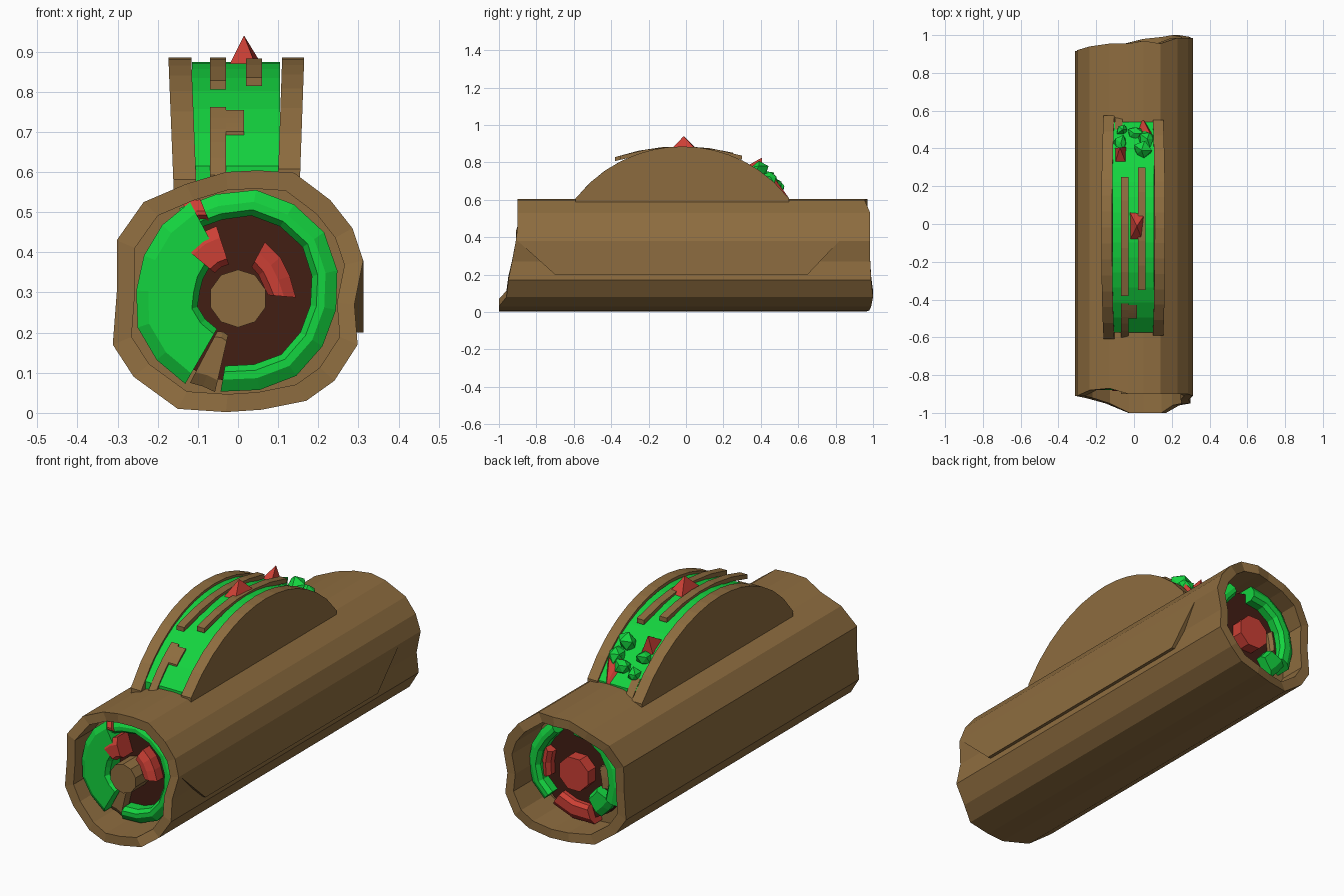
import bpy, bmesh, math, random

if "Cube" in bpy.data.objects:
    bpy.data.objects.remove(bpy.data.objects["Cube"])
random.seed(4)


def material(name, rgb):
    m = bpy.data.materials.new(name)
    m.diffuse_color = (*rgb, 1)
    m.use_nodes = True
    m.node_tree.nodes["Principled BSDF"].inputs["Base Color"].default_value = m.diffuse_color
    return m


BROWN = material("tortilla", (0.27, 0.152, 0.05))
GREEN = material("lettuce", (0.007, 0.66, 0.05))
RED = material("tomato", (0.6, 0.05, 0.035))
DARK = material("beans", (0.055, 0.013, 0.007))
CZ = 0.3


def loft(name, rings, mat, closed=False):
    """Skin equal-length rings; cap both ends unless closed into a loop."""
    bm = bmesh.new()
    vs = [[bm.verts.new(p) for p in r] for r in rings]
    n = len(vs[0])
    pairs = list(zip(vs, vs[1:])) + ([(vs[-1], vs[0])] if closed else [])
    for a, b in pairs:
        for i in range(n):
            j = (i + 1) % n
            bm.faces.new((a[i], a[j], b[j], b[i]))
    if not closed:
        bm.faces.new(vs[0])
        bm.faces.new(vs[-1])
    bmesh.ops.recalc_face_normals(bm, faces=bm.faces)
    me = bpy.data.meshes.new(name)
    bm.to_mesh(me)
    bm.free()
    me.materials.append(mat)
    ob = bpy.data.objects.new(name, me)
    bpy.context.collection.objects.link(ob)
    return ob


def slab(name, pts, x0, x1, mat, lean=0.0):
    """Side outline (y, z) extruded across x, leaning outward with height."""
    return loft(name, [[(x + lean * (z - 0.6), y, z) for y, z in pts] for x in (x0, x1)], mat)


def sector(name, a0, a1, r0, r1, y_out, y_in, mat, bevel=0.03):
    """Wavy block of a ring around the burrito axis, angles in degrees from +x."""
    n = max(2, round((a1 - a0) / 22))
    s = 1 if y_out > 0 else -1
    rings = []
    for i in range(n + 1):
        a = math.radians(a0 + (a1 - a0) * i / n)
        w = random.uniform(-0.008, 0.008)
        section = [(r1 + w, y_in), (r1 + w, y_out - s * 0.02), (r1 - bevel + w, y_out),
                   (r0 + bevel * .5 + w, y_out), (r0 + w, y_out - s * 0.02), (r0 + w, y_in)]
        rings.append([(r * math.cos(a), y, CZ + r * math.sin(a)) for r, y in section])
    return loft(name, rings, mat)


def disc(name, r, y0, y1, n, mat, z=CZ):
    return loft(name, [[(r * math.cos(math.tau * (i + .5) / n), y, z + r * math.sin(math.tau * (i + .5) / n))
                        for i in range(n)] for y in (y0, y1)], mat)


def chunk(name, base, apex, mat):
    """Pointed lump: base polygon rising to a small tip."""
    return loft(name, [base, [tuple(a + (b - a) * .02 for a, b in zip(apex, p)) for p in base]], mat)


# Burrito wrap: x, z, front rim y, back rim y
PROFILE = [(-.15, .01, -.95, .93), (-.03, .002, -1, .96), (.06, .008, -1, .98), (.17, .03, -1, .99),
           (.24, .08, -.96, 1), (.298, .17, -.95, .99), (.29, .27, -.93, .985), (.312, .38, -.91, .985),
           (.285, .46, -.9, .985), (.23, .53, -.9, .985), (.14, .598, -.9, .955), (.05, .604, -.9, .97),
           (-.03, .6, -.9, .955), (-.13, .57, -.87, .955), (-.235, .525, -.88, .94), (-.302, .43, -.91, .92),
           (-.302, .3, -.91, .915), (-.312, .17, -.91, .915), (-.26, .09, -.92, .92)]


def wrap_ring(s, col, y=None):
    return [(p[0] * s, p[col] if y is None else y, CZ + (p[1] - CZ) * s) for p in PROFILE]


loft("burrito_wrap", [wrap_ring(.85, 2, -.76), wrap_ring(.85, 2), wrap_ring(1, 2),
                      wrap_ring(1, 3), wrap_ring(.85, 3), wrap_ring(.85, 3, .78)], BROWN)

# Overlapping seam of the wrap on the right
slab("wrap_flap", [(-.9, .38), (-.7, .2), (.65, .2), (.82, .38)], .28, .312, BROWN)

# Front end filling
disc("front_beans", .225, -.79, -.7, 18, DARK)
disc("front_meat", .072, -.9, -.7, 10, BROWN, .285)
sector("front_lettuce_ring", -100, 125, .19, .255, -.86, -.75, GREEN)
sector("front_lettuce_leaf", 118, 240, .1, .258, -.88, -.75, GREEN)
sector("front_tomato_slice", -5, 62, .07, .14, -.86, -.75, RED)
sector("front_tomato_wedge", 108, 140, .07, .17, -.885, -.75, RED)
sector("front_tomato_bit", 112, 122, .2, .256, -.875, -.75, RED)
sector("front_meat_bit", 242, 257, .11, .255, -.84, -.75, BROWN)

# Back end filling
disc("back_beans", .23, .72, .82, 18, DARK)
disc("back_tomato_core", .085, .72, .88, 8, RED)
sector("back_lettuce_right", -45, 60, .19, .255, .88, .76, GREEN)
sector("back_lettuce_left", 90, 205, .18, .255, .88, .76, GREEN)
sector("back_lettuce_low", 205, 235, .12, .23, .87, .76, GREEN)
sector("back_tomato_slice", 250, 305, .16, .25, .86, .76, RED)
sector("back_tomato_bit", -20, 25, .15, .195, .87, .76, RED)
sector("back_meat_bit", 155, 195, .13, .17, .86, .76, BROWN)


# Taco sitting on the burrito
def dome_z(y, top=.88):
    return top - .725 + math.sqrt(max(0, .725 ** 2 - (y + .02) ** 2))


def dome(y0, y1, top):
    ys = [y0 + (y1 - y0) * i / 14 for i in range(15)]
    return [(y0, .48)] + [(y, dome_z(y, top)) for y in ys] + [(y1, .48)]


slab("taco_shell_left", dome(-.61, .575, .885), -.162, -.105, BROWN, -.04)
slab("taco_shell_right", dome(-.59, .55, .885), .1, .155, BROWN, .035)
slab("taco_lettuce", dome(-.575, .54, .874), -.115, .105, GREEN)

# Shredded meat strips lying along the filling
for i, (x0, x1, y0, y1, lift) in enumerate([(-.07, -.03, -.38, .25, .012), (.02, .06, -.35, .3, .01),
                                          (-.07, -.03, -.6, -.42, .008), (-.03, .015, -.5, -.43, .008),
                                          (-.1, -.06, .5, .6, .0)]):
    ys = [y0 + (y1 - y0) * k / 5 for k in range(6)]
    flat = [dome_z(y * (.8 if i < 2 else 1), .874) + lift for y in ys]
    slab(f"meat_strip_{i}", list(zip(ys, flat)) + [(y, z - .022) for y, z in zip(ys[::-1], flat[::-1])],
         x0, x1, BROWN)

# Tomato pieces on the taco
chunk("tomato_top", [(-.03, -.1, .85), (.05, -.1, .85), (.07, .07, .85), (-.03, .08, .85)],
      (.015, -.012, .94), RED)
chunk("tomato_middle", [(-.11, .29, .76), (-.03, .29, .76), (-.03, .41, .7), (-.11, .4, .7)],
      (-.075, .405, .825), RED)
chunk("tomato_low", [(-.02, .5, .58), (.1, .5, .58), (.09, .47, .72), (.03, .46, .72)],
      (.05, .55, .61), RED)

# Crumpled lettuce at the back of the taco
for i, (x, y, s) in enumerate([(-.07, .43, .045), (.04, .39, .055), (.07, .45, .05), (-.06, .5, .04), (.0, .48, .05)]):
    bpy.ops.mesh.primitive_ico_sphere_add(subdivisions=1, radius=s, location=(x, y, dome_z(y, .88)))
    ob = bpy.context.object
    ob.name = f"lettuce_lump_{i}"
    for v in ob.data.vertices:
        v.co *= random.uniform(.6, 1.15)
    ob.data.materials.append(GREEN)
